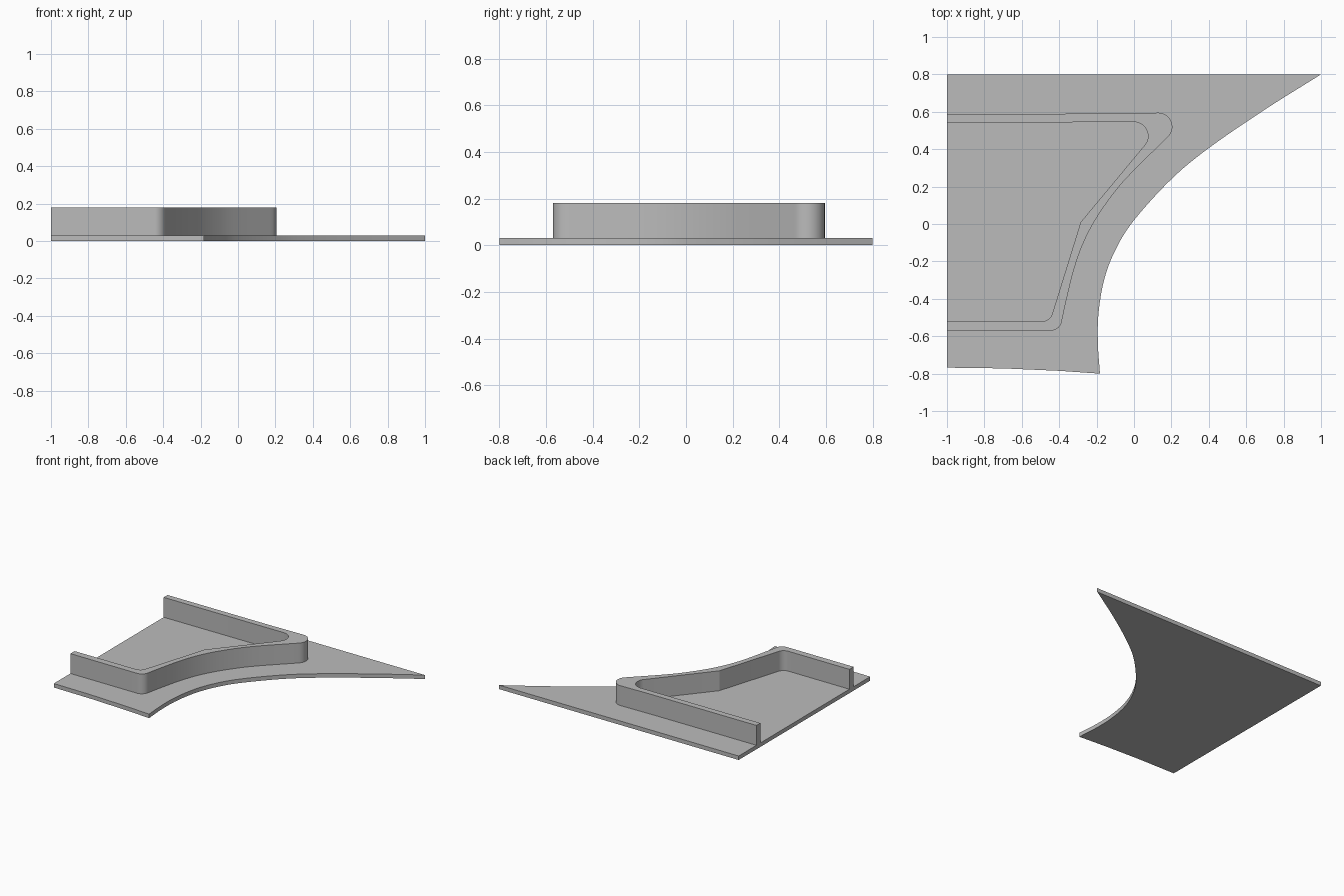
import bpy
import bmesh
from math import cos, sin, radians
from mathutils import Vector

cube = bpy.data.objects.get("Cube")
if cube:
    bpy.data.objects.remove(cube, do_unlink=True)

grey = bpy.data.materials.new("plain grey")
grey.use_nodes = True
colour = (0.5, 0.5, 0.5, 1)
grey.diffuse_color = colour
grey.node_tree.nodes["Principled BSDF"].inputs["Base Color"].default_value = colour


def arc(cx, cy, r, start, end, steps=14):
    """Points along a circular corner, angles in degrees."""
    angles = [radians(start + (end - start) * i / steps) for i in range(steps + 1)]
    return [(cx + r * cos(a), cy + r * sin(a)) for a in angles]


def spline(points, steps=6):
    """Smooth curve passing through all the points."""
    p = [Vector(q) for q in points]
    p = [2 * p[0] - p[1]] + p + [2 * p[-1] - p[-2]]
    out = []
    for a, b, c, d in zip(p, p[1:], p[2:], p[3:]):
        for i in range(steps):
            t = i / steps
            q = 2 * b + (c - a) * t + (2 * a - 5 * b + 4 * c - d) * t**2
            q += (3 * b - a - 3 * c + d) * t**3
            out.append(tuple(q / 2))
    return out + [tuple(p[-2])]


def extrude_outline(name, outline, bottom, top):
    """Solid part from a flat outline."""
    bm = bmesh.new()
    face = bm.faces.new([bm.verts.new((x, y, bottom)) for x, y in outline])
    grown = bmesh.ops.extrude_face_region(bm, geom=[face])["geom"]
    for v in grown:
        if isinstance(v, bmesh.types.BMVert):
            v.co.z = top
    bmesh.ops.recalc_face_normals(bm, faces=bm.faces)
    mesh = bpy.data.meshes.new(name)
    bm.to_mesh(mesh)
    bm.free()
    mesh.materials.append(grey)
    obj = bpy.data.objects.new(name, mesh)
    bpy.context.collection.objects.link(obj)
    bpy.ops.object.select_all(action="DESELECT")
    obj.select_set(True)
    bpy.context.view_layer.objects.active = obj
    bpy.ops.object.shade_smooth_by_angle(angle=radians(15))
    return obj


# Base plate with a swept concave edge
sweep = spline([(1, 0.8), (0.7, 0.612), (0.4, 0.406), (0.2, 0.24), (0, 0.02),
                (-0.1, -0.14), (-0.16, -0.3), (-0.19, -0.48),
                (-0.193, -0.64), (-0.182, -0.8)])
plate = [(-1, 0.8)] + sweep + [(-0.4, -0.785), (-0.7, -0.772), (-1, -0.768)]
extrude_outline("base_plate", plate, 0, 0.03)

# Raised wall, open on the right side
outer = [(-1, 0.588), (-0.13, 0.59)] + arc(0.13, 0.52, 0.075, 90, -45)
outer += spline([(0.17, 0.454), (0, 0.287), (-0.1, 0.175), (-0.2, 0.033),
                 (-0.27, -0.1), (-0.32, -0.24), (-0.36, -0.4), (-0.385, -0.515)])
outer += arc(-0.445, -0.51, 0.06, -14, -90) + [(-1, -0.57)]
inner = [(-1, 0.542)] + arc(0, 0.47, 0.075, 90, -40)
inner += [(-0.285, 0.01)] + arc(-0.49, -0.465, 0.055, -17, -90) + [(-1, -0.52)]
extrude_outline("raised_wall", outer + inner[::-1], 0.03, 0.18)
